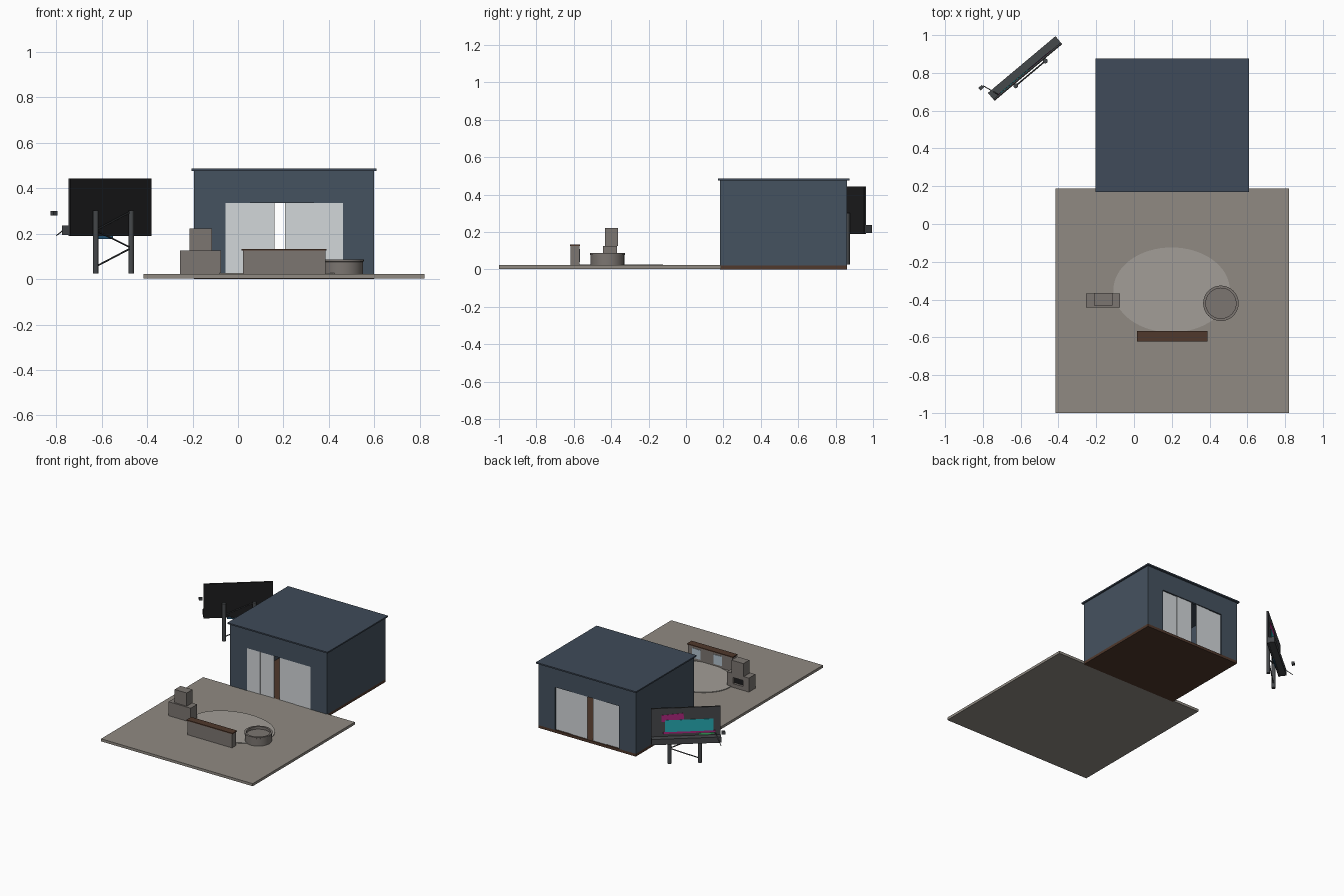
import bpy, bmesh, math
from mathutils import Vector, Matrix

if "Cube" in bpy.data.objects:
    bpy.data.objects.remove(bpy.data.objects["Cube"])

mats = {}


def paint(ob, col):
    if col:
        if col not in mats:
            m = bpy.data.materials.new("paint_%d" % len(mats))
            m.diffuse_color = (*col, 1)
            m.use_nodes = True
            m.node_tree.nodes["Principled BSDF"].inputs["Base Color"].default_value = m.diffuse_color
            mats[col] = m
        ob.data.materials.append(mats[col])
    return ob


def from_bmesh(name, bm, col):
    me = bpy.data.meshes.new(name)
    bm.to_mesh(me)
    bm.free()
    ob = bpy.data.objects.new(name, me)
    bpy.context.collection.objects.link(ob)
    return paint(ob, col)


def box(name, x, y, z, col=None, matrix=Matrix()):
    """Box from (min, max) pairs, optionally in a local frame."""
    bm = bmesh.new()
    size = Matrix.Diagonal((x[1] - x[0], y[1] - y[0], z[1] - z[0], 1))
    mid = Matrix.Translation((sum(x) / 2, sum(y) / 2, sum(z) / 2))
    bmesh.ops.create_cube(bm, size=1, matrix=matrix @ mid @ size)
    return from_bmesh(name, bm, col)


def rod(name, a, b, r, col=None, sides=12):
    a, b = Vector(a), Vector(b)
    d = b - a
    m = Matrix.Translation((a + b) / 2) @ d.to_track_quat('Z', 'Y').to_matrix().to_4x4()
    bm = bmesh.new()
    bmesh.ops.create_cone(bm, cap_ends=True, segments=sides, radius1=r, radius2=r,
                          depth=d.length, matrix=m)
    return from_bmesh(name, bm, col)


def lathe(name, profile, cx, cy, sides, col, sy=1):
    """Revolve an (r, z) profile that starts and ends on the axis."""
    bm = bmesh.new()
    vs = [bm.verts.new((r, 0, z)) for r, z in profile]
    es = [bm.edges.new(p) for p in zip(vs, vs[1:])]
    bmesh.ops.spin(bm, geom=vs + es, cent=(0, 0, 0), axis=(0, 0, 1),
                   angle=math.tau, steps=sides, use_duplicate=False)
    bmesh.ops.remove_doubles(bm, verts=bm.verts, dist=1e-5)
    bmesh.ops.recalc_face_normals(bm, faces=bm.faces)
    bmesh.ops.transform(bm, verts=bm.verts,
                        matrix=Matrix.Translation((cx, cy, 0)) @ Matrix.Diagonal((1, sy, 1, 1)))
    return from_bmesh(name, bm, col)


NAVY, ROOF, BROWN = (.06, .085, .115), (.05, .07, .1), (.08, .04, .025)
STONE, PAVE, PAD = (.2, .18, .165), (.28, .255, .225), (.36, .34, .31)
GLASS, DARK, METAL = (.65, .68, .7), (.012, .012, .013), (.06, .065, .07)

# Patio and oval pad
box("patio", (-.415, .82), (-1, .187), (.003, .022), PAVE)
lathe("oval_pad", [(0, .02), (.308, .02), (.308, .027), (0, .027)], .199, -.349, 64, PAD, .225 / .308)

# Hollow house with sliding doors front and back
X0, X1, Y0, Y1, T = -.193, .598, .181, .86, .018
D0, D1, DZ = -.055, .463, .335
box("house_floor", (X0, X1), (Y0, Y1), (0, .02), BROWN)
box("left_wall", (X0, X0 + T), (Y0, Y1), (.02, .478), NAVY)
box("right_wall", (X1 - T, X1), (Y0, Y1), (.02, .478), NAVY)
for side, y in (("front", Y0), ("back", Y1 - T)):
    box(side + "_wall_left", (X0 + T, D0), (y, y + T), (.02, .478), NAVY)
    box(side + "_wall_right", (D1, X1 - T), (y, y + T), (.02, .478), NAVY)
    box(side + "_lintel", (D0, D1), (y, y + T), (DZ, .478), NAVY)
    for i, (a, b) in enumerate(((D0, .052), (.052, .161), (.206, .334), (.334, D1))):
        off = .003 if i in (0, 3) else .007
        box("%s_door_panel_%d" % (side, i), (a, b), (y + off, y + off + .004), (.02, DZ), GLASS)
box("roof", (-.205, .609), (.17, .875), (.476, .486), ROOF)

# Outdoor fireplace, firebox facing the house
box("fireplace_back", (-.255, -.075), (-.443, -.405), (.022, .125), STONE)
box("fireplace_left", (-.255, -.205), (-.405, -.368), (.022, .125), STONE)
box("fireplace_right", (-.125, -.075), (-.405, -.368), (.022, .125), STONE)
box("fireplace_top", (-.205, -.125), (-.405, -.368), (.095, .125), STONE)
box("fireplace_hearth", (-.205, -.125), (-.405, -.368), (.022, .05), STONE)
box("firebox", (-.205, -.125), (-.405, -.385), (.05, .095), DARK)
box("chimney", (-.213, -.115), (-.432, -.364), (.125, .222), STONE)

# Bar counter with appliance fronts
box("counter_body", (.022, .384), (-.617, -.57), (.022, .125), STONE)
box("counter_top", (.015, .389), (-.621, -.566), (.125, .132), BROWN)
for i, x in enumerate((.28, .105)):
    box("counter_door_%d" % i, (x, x + .07), (-.571, -.567), (.04, .11), (.45, .55, .62))

# Round tub with recessed floor
tub = lathe("round_tub", [(0, .022), (.09, .022), (.09, .076), (.094, .078), (.094, .087),
                          (.08, .087), (.08, .068), (0, .068)], .46, -.42, 32, STONE)
bpy.context.view_layer.objects.active = tub
tub.select_set(True)
bpy.ops.object.shade_smooth_by_angle()

# Billboard in its own frame: local x along the board, local y out of the display
F = Matrix.Translation((-.738, .652, 0)) @ Matrix.Rotation(math.radians(40), 4, 'Z')
L = .467


def at(x, y, z):
    return F @ Vector((x, y, z))


box("billboard_back", (0, L), (0, .006), (.19, .442), DARK, F)
box("billboard_face", (0, L), (.006, .012), (.19, .442), METAL, F)
box("billboard_ledge", (0, L), (.012, .055), (.194, .236), METAL, F)
tilt = F @ Matrix.Translation((.322, 0, .372)) @ Matrix.Rotation(math.radians(4), 4, 'Y')
box("display_upper", (-.075, .075), (.012, .014), (-.025, .025), (.4, .02, .2), tilt)
box("display_main", (.05, .372), (.012, .015), (.268, .355), (.02, .4, .45), F)
box("display_stripe", (.035, .385), (.012, .014), (.255, .268), (.4, .02, .2), F)
box("display_bar", (.045, .145), (.012, .014), (.24, .25), (.05, .5, .15), F)
box("lower_plate", (.16, .25), (.004, .01), (.177, .19), (.03, .15, .3), F)

# Posts and zigzag braces
P = (.137, .341)
for name, x in zip(("left", "right"), P):
    rod(name + "_post", at(x, -.011, .025), at(x, -.011, .302), .013, METAL)
zig = [at(P[0], -.011, .055), at(P[1], -.011, .137), at(P[0], -.011, .215), at(P[1], -.011, .298)]
for i in range(3):
    rod("brace_%d" % i, zig[i], zig[i + 1], .004, METAL, 8)

# Lamp and its arm
rod("lamp_arm", at(.037, .012, .255), at(.005, .1, .192), .0025, METAL, 8)
box("lamp", (-.022, .002), (.09, .108), (.28, .299), METAL, F)
